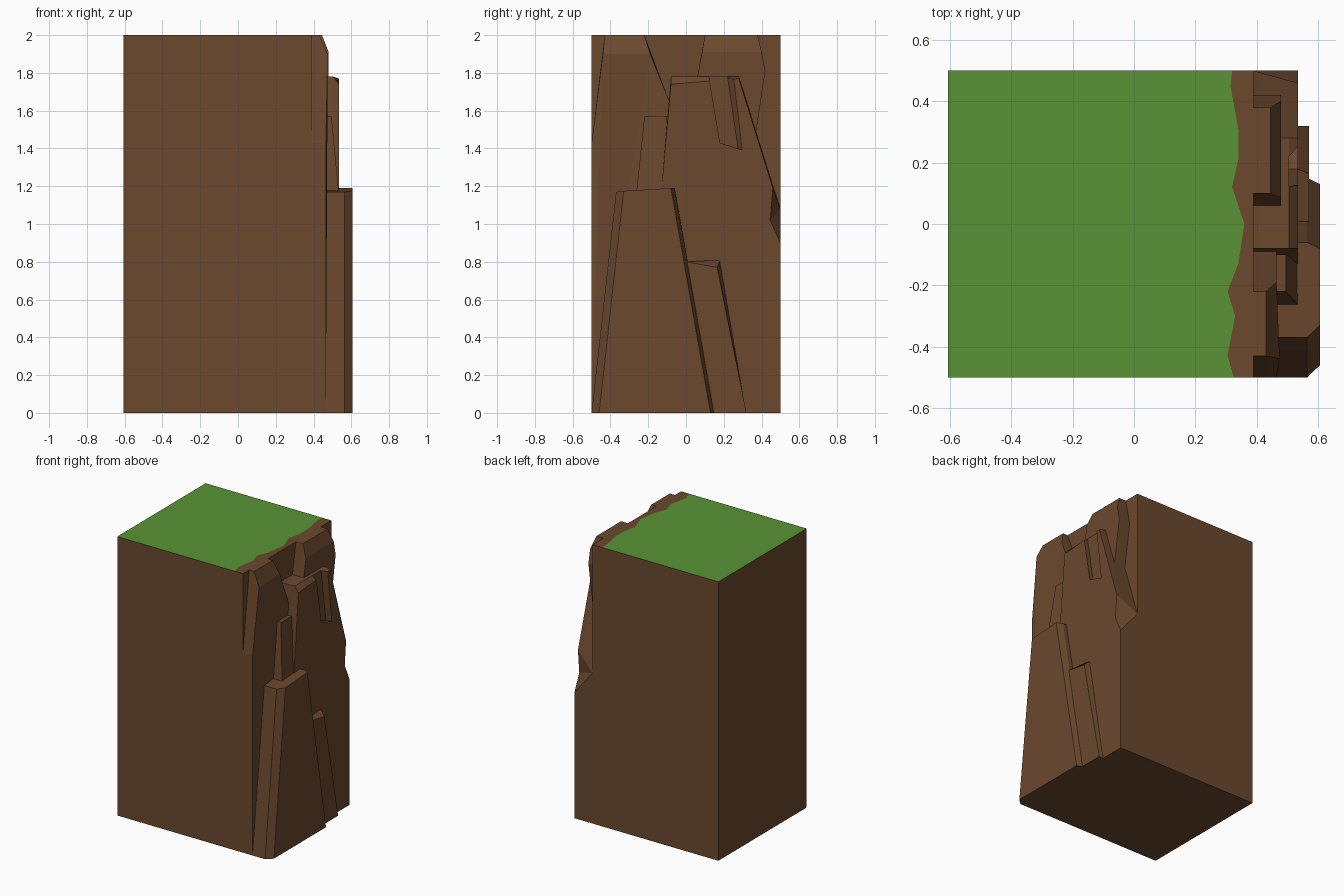
import bpy, bmesh

if "Cube" in bpy.data.objects:
    bpy.data.objects.remove(bpy.data.objects["Cube"])


def material(name, rgb):
    m = bpy.data.materials.new(name)
    m.diffuse_color = (*rgb, 1)
    m.use_nodes = True
    m.node_tree.nodes["Principled BSDF"].inputs["Base Color"].default_value = m.diffuse_color
    return m


DIRT = material("dirt", (0.147, 0.065, 0.027))
GRASS = material("grass", (0.102, 0.296, 0.037))


def finish(name, bm, mat):
    bmesh.ops.remove_doubles(bm, verts=bm.verts, dist=0.0005)
    mesh = bpy.data.meshes.new(name)
    bm.to_mesh(mesh)
    bm.free()
    mesh.materials.append(mat)
    ob = bpy.data.objects.new(name, mesh)
    bpy.context.collection.objects.link(ob)
    return ob


def slab(name, rings, closed=False):
    """Loft outlines seen from +x (counter-clockwise); points are (y, z[, x])."""
    bm = bmesh.new()
    loops = [[bm.verts.new((p[2] if len(p) > 2 else x, p[0], p[1])) for p in pts]
             for x, pts in rings]
    for a, b in zip(loops, loops[1:]):
        n = len(a)
        for i in range(n):
            j = (i + 1) % n
            bm.faces.new((a[i], a[j], b[j], b[i]))
    cap = bm.faces.new(loops[-1])
    if closed:
        bm.faces.new(loops[0][::-1])
    bmesh.ops.triangulate(bm, faces=[cap])
    return finish(name, bm, DIRT)


# Grass top with a ragged edge, and the bare dirt strip beside it
L, R, T = -0.607, 0.39, 2.0
edge = [(.325, -.5), (.305, -.43), (.33, -.3), (.305, -.22), (.34, -.13), (.36, 0),
        (.32, .12), (.34, .21), (.34, .31), (.315, .45), (.32, .5)]
bm = bmesh.new()
bm.faces.new([bm.verts.new((x, y, T)) for x, y in [(L, -.5)] + edge + [(L, .5)]])
finish("grass_top", bm, GRASS)

# Earth block; its lower right side is closed by the rock slabs
bm = bmesh.new()
def face(*pts):
    bm.faces.new([bm.verts.new(p) for p in pts])
face((R, -.5, T), (R, .5, T), *[(x, y, T) for x, y in edge[::-1]])
face((L, -.5, 0), (R, -.5, 0), (R, -.5, T), (L, -.5, T))
face((R, .5, 0), (L, .5, 0), (L, .5, T), (R, .5, T))
face((L, .5, 0), (L, -.5, 0), (L, -.5, T), (L, .5, T))
face((L, .5, 0), (R, .5, 0), (R, -.5, 0), (L, -.5, 0))
face((R, -.5, 1.05), (R, .5, 1.05), (R, .5, T), (R, -.5, T))
finish("earth_block", bm, DIRT)

# Tall slab at the front corner
low = [(-.5, 0), (.1, 0), (.1, 1.18), (-.1, 1.68)]
slab("front_corner_slab", [
    (.39, low + [(-.22, 2), (-.43, 2), (-.5, 1.43)]),
    (.43, low + [(-.22, 2), (-.43, 2), (-.5, 1.43)]),
    (.465, low + [(-.19, 1.9), (-.44, 1.9, .475), (-.5, 1.43)])])

# Main cliff slab with a sloping ledge at the back edge
main = slab("main_slab", [
    (.39, [(-.15, 0), (.5, 0), (.5, 1.08), (.5, 1.08), (.5, 1.08),
           (.28, 1.78), (-.08, 1.78), (-.13, 1.18)]),
    (.505, [(-.15, 0), (.5, 0), (.5, .938), (.457, 1.035), (.468, 1.167),
            (.28, 1.78), (-.08, 1.78), (-.13, 1.18)]),
    (.535, [(-.15, 0), (.5, 0), (.5, .9), (.445, 1.02), (.46, 1.19),
            (.28, 1.77), (-.08, 1.74), (-.13, 1.18)])], closed=True)

# Wedge-shaped groove cut into the main slab
cutter = slab("groove_cutter", [
    (.505, [(.18, 1.43), (.275, 1.40), (.21, 1.85), (.11, 1.85)]),
    (.545, [(.18, 1.43), (.305, 1.39), (.25, 1.85), (.11, 1.85)])], closed=True)
cutter.hide_render = True
cutter.hide_viewport = True
mod = main.modifiers.new("groove", "BOOLEAN")
mod.operation = "DIFFERENCE"
mod.solver = "EXACT"
mod.object = cutter

# Upper slab under the top rim
low = [(.06, 1.7), (.365, 1.45), (.42, 1.81)]
slab("upper_slab", [
    (.39, low + [(.38, 2), (.1, 2), (.06, 1.78)]),
    (.445, low + [(.38, 2), (.1, 2), (.06, 1.78)]),
    (.48, low + [(.40, 1.91), (.085, 1.91), (.06, 1.78)])])

# Small leaning slab between the corner and main slabs
pts = [(-.27, 1.1, .54), (-.1, 1.1, .54), (-.1, 1.57, .495), (-.22, 1.57, .495)]
slab("leaning_slab", [(.46, [p[:2] for p in pts]), (.5, pts)])

# Large foot slab with bevelled sides
foot = [(-.5, 0), (.15, 0), (-.06, 1.19), (-.37, 1.17)]
slab("foot_slab", [
    (.46, foot), (.565, foot),
    (.607, [(-.46, 0), (.13, 0), (-.08, 1.19), (-.33, 1.175)])])

# Low slab beside the foot
slab("low_slab", [
    (.53, [(.05, 0), (.32, 0), (.18, .81), (0, .8)]),
    (.57, [(.05, 0), (.32, 0), (.165, .77), (0, .8)])])
